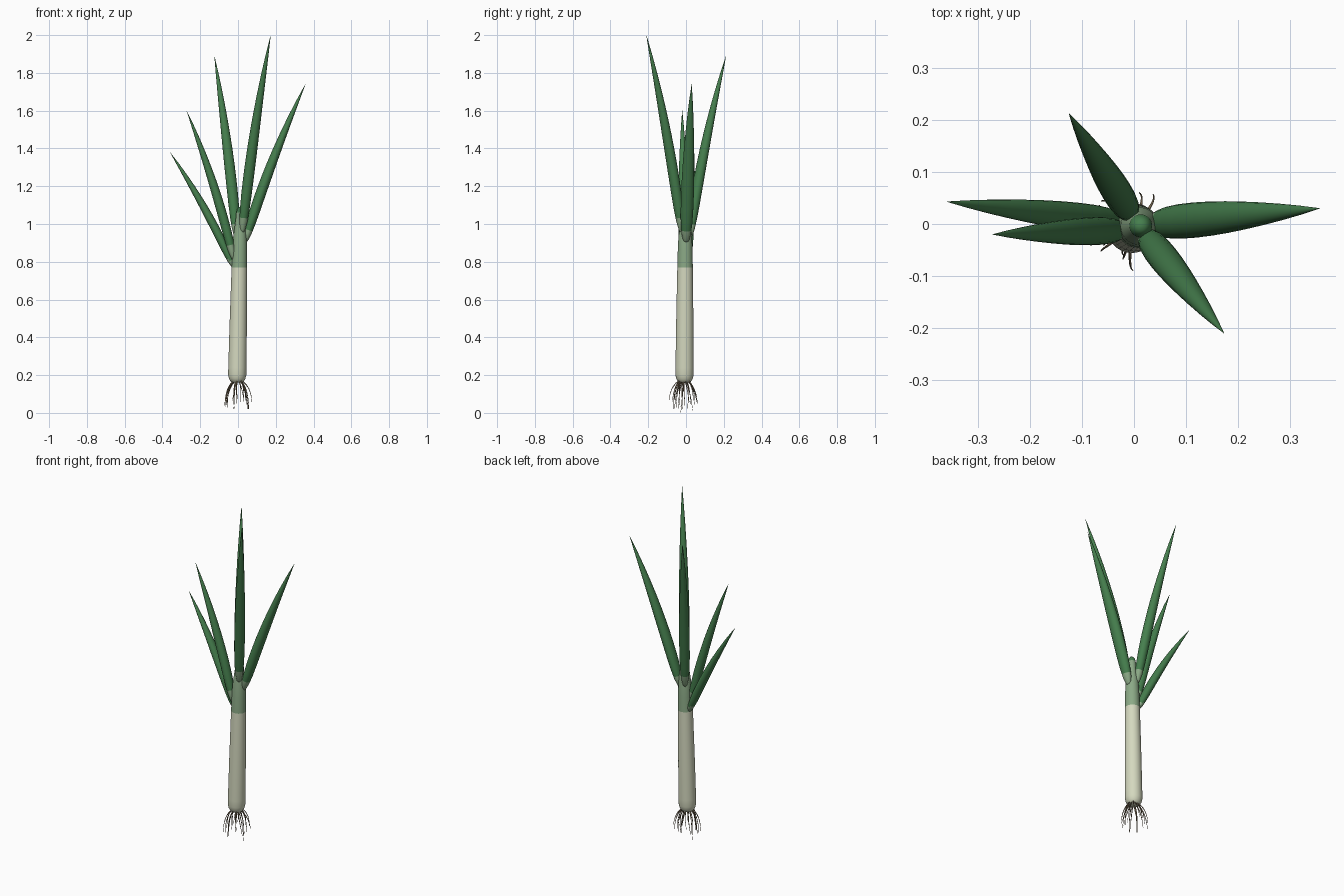
import bpy, bmesh, math, random
from mathutils import Vector

if "Cube" in bpy.data.objects:
    bpy.data.objects.remove(bpy.data.objects["Cube"])

random.seed(4)


def material(name, rgb):
    m = bpy.data.materials.new(name)
    m.diffuse_color = (*rgb, 1)
    m.use_nodes = True
    m.node_tree.nodes["Principled BSDF"].inputs["Base Color"].default_value = m.diffuse_color
    return m


WHITE = material("stem white", (0.66, 0.69, 0.52))
PALE = material("pale green", (0.26, 0.40, 0.24))
GREEN = material("leaf green", (0.06, 0.21, 0.075))
ROOT = material("root brown", (0.24, 0.18, 0.11))


def loft(name, points, radii, side, sides, mats, rule):
    """Sweep an elliptical section along points; rule(centre) gives the material."""
    bm = bmesh.new()
    rings = []
    for i, (p, (a, b)) in enumerate(zip(points, radii)):
        tangent = (points[min(i + 1, len(points) - 1)] - points[max(i - 1, 0)]).normalized()
        s = (side - tangent * side.dot(tangent)).normalized()
        n = s.cross(tangent)
        ring = []
        for k in range(sides):
            ang = math.tau * k / sides
            ring.append(bm.verts.new(p + s * a * math.cos(ang) + n * b * math.sin(ang)))
        rings.append(ring)
    for r0, r1 in zip(rings, rings[1:]):
        for k in range(sides):
            j = (k + 1) % sides
            bm.faces.new((r0[k], r0[j], r1[j], r1[k]))
    bm.faces.new(rings[0][::-1])
    bm.faces.new(rings[-1])
    bmesh.ops.recalc_face_normals(bm, faces=bm.faces)
    for f in bm.faces:
        f.smooth = True
        f.material_index = rule(f.calc_center_median())
    me = bpy.data.meshes.new(name)
    bm.to_mesh(me)
    bm.free()
    for m in mats:
        me.materials.append(m)
    ob = bpy.data.objects.new(name, me)
    bpy.context.collection.objects.link(ob)
    return ob


def interp(table, t):
    for (t0, v0), (t1, v1) in zip(table, table[1:]):
        if t <= t1:
            return v0 + (v1 - v0) * (t - t0) / (t1 - t0)
    return table[-1][1]


def bezier(a, b, c, t):
    return a * (1 - t) ** 2 + b * 2 * t * (1 - t) + c * t * t


# Stem: white shank, pale green neck and a green-tipped core
profile = [(0.16, 0.025), (0.165, 0.034), (0.18, 0.043), (0.20, 0.048), (0.24, 0.048),
           (0.45, 0.046), (0.65, 0.043), (0.77, 0.041), (0.86, 0.039), (0.93, 0.036),
           (0.98, 0.030), (1.03, 0.024), (1.06, 0.022), (1.08, 0.017), (1.09, 0.008)]
loft("stem",
     [Vector((-0.005 + 0.016 * (z - 0.16) / 0.8, -0.008 + 0.004 * (z - 0.16) / 0.8, z)) for z, r in profile],
     [(r, r) for z, r in profile], Vector((1, 0, 0)), 32, [WHITE, PALE, GREEN],
     lambda c: 0 if c.z < 0.77 else (1 if c.z < 1.06 else 2))

# Leaves: base, tip, half width, half depth, height where the pale foot ends
leaves = [
    ((0.035, 0.0, 0.90), (0.357, 0.03, 1.74), 0.034, 0.028, 0.965),
    ((0.022, -0.022, 0.95), (0.173, -0.21, 2.0), 0.029, 0.027, 1.03),
    ((-0.006, 0.018, 0.92), (-0.125, 0.212, 1.89), 0.029, 0.027, 1.0),
    ((-0.022, -0.012, 0.81), (-0.272, -0.02, 1.60), 0.027, 0.025, 0.89),
    ((-0.022, 0.004, 0.77), (-0.36, 0.043, 1.38), 0.027, 0.023, 0.81),
]
taper = [(0, 0.25), (0.02, 0.5), (0.06, 0.75), (0.12, 0.9), (0.2, 0.98), (0.3, 1.0), (0.4, 0.97),
         (0.5, 0.9), (0.6, 0.79), (0.7, 0.65), (0.8, 0.48), (0.9, 0.27), (1.0, 0.015)]
for i, (base, tip, w, d, pale_top) in enumerate(leaves):
    base, tip = Vector(base), Vector(tip)
    out = Vector((tip.x - base.x, tip.y - base.y, 0)).normalized()
    mid = (base + tip) / 2 - out * 0.035
    ts = [k / 50 for k in range(51)]
    loft(f"leaf_{i + 1}", [bezier(base, mid, tip, t) for t in ts],
         [(w * interp(taper, t), d * interp(taper, t)) for t in ts],
         Vector((-out.y, out.x, 0)), 20, [PALE, GREEN],
         lambda c, h=pale_top: 0 if c.z < h else 1)

# Roots: thin strands arching out and down from the base
count = 20
for i in range(count):
    ang = math.tau * i / count + random.uniform(-0.12, 0.12)
    out = Vector((math.cos(ang), math.sin(ang), 0))
    side = Vector((-out.y, out.x, 0))
    centre = Vector((-0.003, -0.01, 0))
    start = centre + out * random.uniform(0.012, 0.03) + Vector((0, 0, 0.172))
    reach = random.uniform(0.05, 0.082)
    end_z = 0.001 if i == 0 else random.uniform(0.01, 0.07)
    end = centre + out * reach + side * random.uniform(-0.02, 0.02) + Vector((0, 0, end_z))
    mid = centre + out * reach * 0.95 + Vector((0, 0, 0.14))
    ts = [k / 10 for k in range(11)]
    loft(f"root_{i + 1}", [bezier(start, mid, end, t) for t in ts],
         [(0.0035 - 0.0025 * t,) * 2 for t in ts], side, 6, [ROOT], lambda c: 0)
